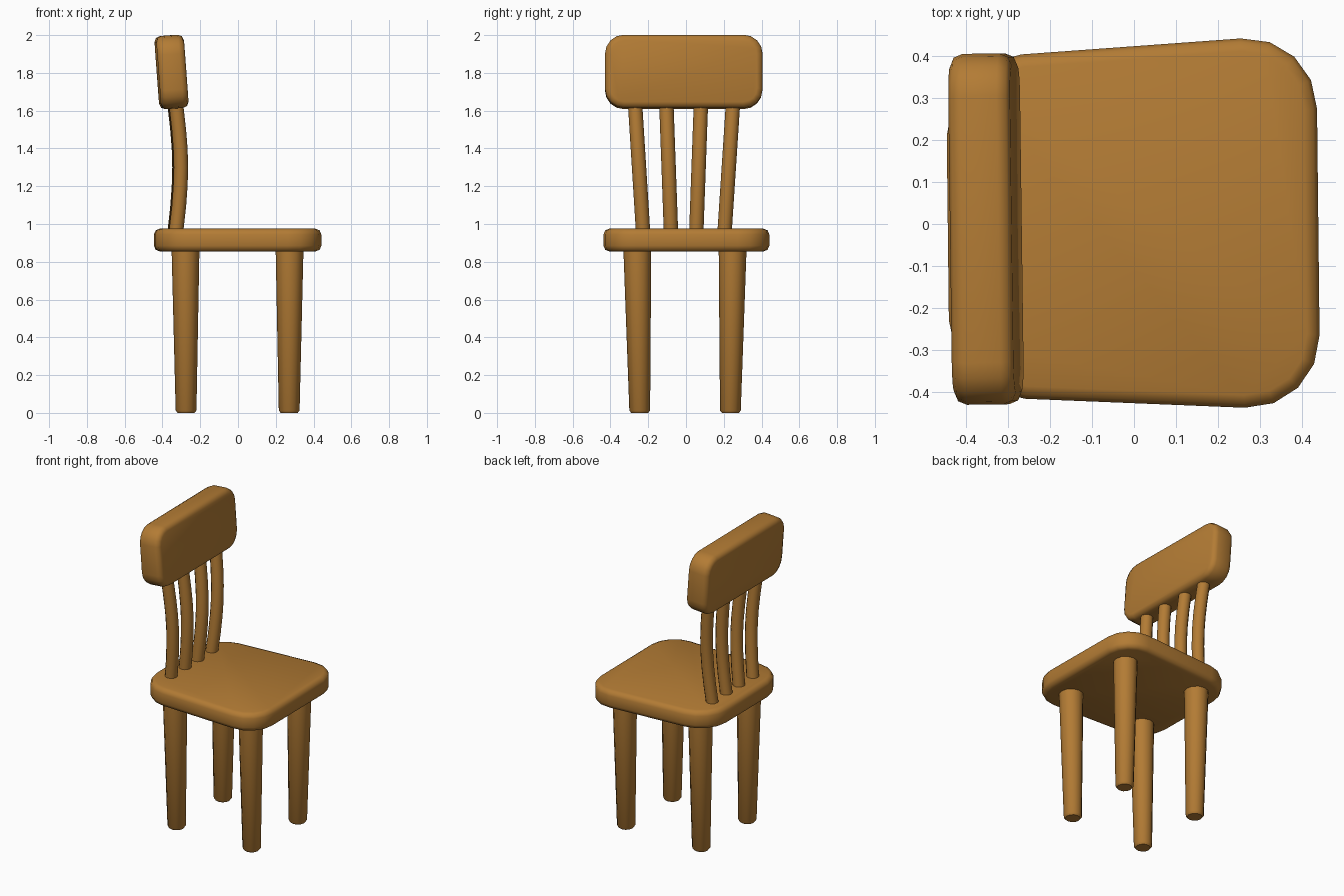
import bpy, bmesh, math
from mathutils import Matrix, Vector

if "Cube" in bpy.data.objects:
    bpy.data.objects.remove(bpy.data.objects["Cube"])

wood = bpy.data.materials.new("warm_wood")
wood.diffuse_color = (0.45, 0.2, 0.035, 1)
wood.use_nodes = True
wood.node_tree.nodes["Principled BSDF"].inputs["Base Color"].default_value = wood.diffuse_color


def finish(name, bm, angle=50):
    bmesh.ops.recalc_face_normals(bm, faces=bm.faces)
    me = bpy.data.meshes.new(name)
    bm.to_mesh(me)
    bm.free()
    ob = bpy.data.objects.new(name, me)
    bpy.context.collection.objects.link(ob)
    me.materials.append(wood)
    bpy.ops.object.select_all(action='DESELECT')
    ob.select_set(True)
    bpy.context.view_layer.objects.active = ob
    bpy.ops.object.shade_smooth_by_angle(angle=math.radians(angle))
    return ob


def slab(name, outline, thickness, corner, rim, matrix):
    """Prism along local z with rounded corners and a softened rim."""
    bm = bmesh.new()
    face = bm.faces.new([bm.verts.new((x, y, -thickness / 2)) for x, y in outline])
    ext = bmesh.ops.extrude_face_region(bm, geom=[face], use_keep_orig=True)
    for v in ext["geom"]:
        if isinstance(v, bmesh.types.BMVert):
            v.co.z += thickness
    upright = [e for e in bm.edges if abs(e.verts[0].co.z - e.verts[1].co.z) > 0.01]
    bmesh.ops.bevel(bm, geom=upright, offset=corner, segments=4, profile=0.5, affect='EDGES')
    rims = [e for e in bm.edges if abs(e.verts[0].co.z - e.verts[1].co.z) < 0.001]
    bmesh.ops.bevel(bm, geom=rims, offset=rim, segments=2, profile=0.5, affect='EDGES')
    bm.transform(matrix)
    return finish(name, bm)


def rod(name, path, sides):
    """Round bar through (x, y, z, radius) stations."""
    bm = bmesh.new()
    rings = []
    for x, y, z, r in path:
        rings.append([bm.verts.new((x + r * math.cos(math.tau * i / sides),
                                    y + r * math.sin(math.tau * i / sides), z))
                      for i in range(sides)])
    for a, b in zip(rings, rings[1:]):
        for i in range(sides):
            j = (i + 1) % sides
            bm.faces.new((a[i], a[j], b[j], b[i]))
    bm.faces.new(rings[0])
    bm.faces.new(rings[-1])
    return finish(name, bm)


# Seat, slightly narrower at the back
slab("seat", [(0.433, 0.454), (-0.447, 0.39), (-0.438, -0.408), (0.443, -0.444)],
     0.12, 0.18, 0.03, Matrix.Translation((0, 0, 0.915)))

# Tilted headrest board: local x -> y, local y -> z, local z -> x
axes = Matrix(((0, 0, 1, 0), (1, 0, 0, 0), (0, 1, 0, 0), (0, 0, 0, 1)))
slab("headrest", [(0.417, 0.194), (-0.417, 0.194), (-0.417, -0.194), (0.417, -0.194)],
     0.147, 0.1, 0.03,
     Matrix.Translation((-0.352, -0.012, 1.805)) @ Matrix.Rotation(0.013, 4, 'Z')
     @ Matrix.Rotation(math.radians(-4.2), 4, 'Y') @ axes)

# Curved spindles fanning outward
curve = [(0.93, -0.335), (1.09, -0.317), (1.2, -0.309), (1.3, -0.306),
         (1.4, -0.309), (1.5, -0.317), (1.66, -0.335)]
for n, (y0, y1) in enumerate([(-0.228, -0.268), (-0.08, -0.103), (0.055, 0.078), (0.205, 0.247)]):
    skew = 0.004 * (1.5 - n) / 1.5
    rod(f"back_spindle_{n + 1}",
        [(x + skew, y0 + (y1 - y0) * (z - 0.97) / 0.64, z, 0.038) for z, x in curve], 12)

# Tapered legs with a small chamfer at the foot
for name, x0, x1, y0, y1 in [("front_left_leg", -0.275, -0.278, -0.245, -0.258),
                             ("front_right_leg", 0.271, 0.273, -0.245, -0.258),
                             ("rear_left_leg", -0.275, -0.278, 0.235, 0.247),
                             ("rear_right_leg", 0.271, 0.273, 0.235, 0.247)]:
    rod(name, [(x0, y0, 0, 0.045), (x0, y0, 0.013, 0.055), (x1, y1, 0.88, 0.074)], 12)
